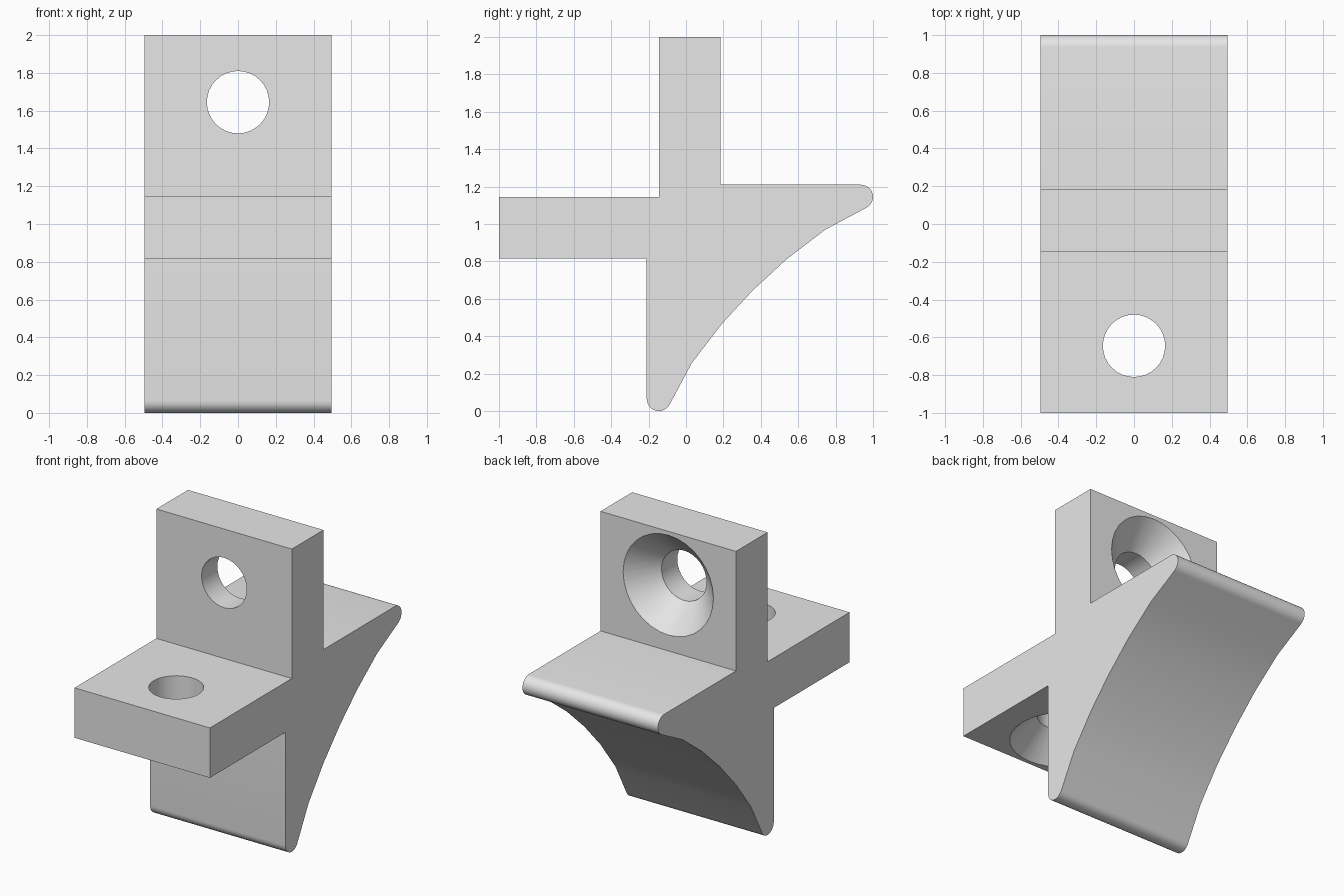
import bpy
import bmesh
from math import sin, cos, radians
from mathutils import Matrix, Vector

if "Cube" in bpy.data.objects:
    bpy.data.objects.remove(bpy.data.objects["Cube"], do_unlink=True)

HALF_WIDTH = 0.495
TIP = 0.065       # radius of the rounded tips
HOLE = 0.165      # bore radius, also the countersink depth

grey = bpy.data.materials.new("plain_grey")
grey.use_nodes = True
grey.diffuse_color = (0.8, 0.8, 0.8, 1)
grey.node_tree.nodes["Principled BSDF"].inputs["Base Color"].default_value = (0.8, 0.8, 0.8, 1)


def make_object(name, bm):
    bmesh.ops.recalc_face_normals(bm, faces=bm.faces)
    mesh = bpy.data.meshes.new(name)
    bm.to_mesh(mesh)
    bm.free()
    mesh.materials.append(grey)
    obj = bpy.data.objects.new(name, mesh)
    bpy.context.collection.objects.link(obj)
    return obj


def arc(cy, cz, radius, start, end, steps):
    angles = [radians(start + (end - start) * i / steps) for i in range(steps + 1)]
    return [(cy + radius * cos(a), cz + radius * sin(a)) for a in angles]


def mirrored(points):
    # The side profile is symmetric about the diagonal z = 1 - y
    return [(1 - z, 1 - y) for y, z in reversed(points)]


# Bracket body: half of the side profile, mirrored and extruded across x
plate = [(-0.145, 2), (-0.145, 1.145), (-1, 1.145), (-1, 0.815), (-0.21, 0.815)]
lower_half = plate[2:] + arc(-0.145, TIP, TIP, 180, 332, 12)
lower_half += [(0.03, 0.255), (0.188, 0.462)]
profile = lower_half + [(0.356, 0.644)] + mirrored(lower_half) + plate[:2]

bm = bmesh.new()
side = bm.faces.new([bm.verts.new((-HALF_WIDTH, y, z)) for y, z in profile])
extruded = bmesh.ops.extrude_face_region(bm, geom=[side])["geom"]
bmesh.ops.translate(bm, vec=(2 * HALF_WIDTH, 0, 0),
                    verts=[v for v in extruded if isinstance(v, bmesh.types.BMVert)])
bracket = make_object("bracket", bm)


def countersunk_hole(name, position, direction):
    # Cutter with a wide mouth at the position, narrowing to a straight bore
    turn = Vector((0, 0, 1)).rotation_difference(Vector(direction)).to_matrix().to_4x4()
    place = Matrix.Translation(position) @ turn
    bm = bmesh.new()
    rings = []
    for depth, radius in ((-0.02, 2 * HOLE + 0.02), (HOLE, HOLE), (0.4, HOLE)):
        ring = bmesh.ops.create_circle(bm, segments=32, radius=radius,
                                       matrix=place @ Matrix.Translation((0, 0, depth)))
        rings.append(ring["verts"])
    for a, b in zip(rings, rings[1:]):
        for i in range(len(a)):
            j = (i + 1) % len(a)
            bm.faces.new((a[i], a[j], b[j], b[i]))
    bm.faces.new(rings[0])
    bm.faces.new(rings[-1])
    cutter = make_object(name, bm)
    cutter.hide_render = True
    cutter.hide_viewport = True
    cut = bracket.modifiers.new(name, 'BOOLEAN')
    cut.operation = 'DIFFERENCE'
    cut.solver = 'EXACT'
    cut.object = cutter


# Screw holes: back of the upright plate, underside of the front plate
countersunk_hole("upright_hole_cutter", (0, 0.185, 1.645), (0, -1, 0))
countersunk_hole("shelf_hole_cutter", (0, -0.645, 0.815), (0, 0, 1))

# Apply the cuts, then smooth the curved surfaces
bpy.ops.object.select_all(action='DESELECT')
bpy.context.view_layer.objects.active = bracket
bracket.select_set(True)
for modifier in list(bracket.modifiers):
    bpy.ops.object.modifier_apply(modifier=modifier.name)
for cutter in [o for o in bpy.data.objects if o.name.endswith("hole_cutter")]:
    bpy.data.objects.remove(cutter, do_unlink=True)
bpy.ops.object.shade_smooth_by_angle(angle=radians(30))
